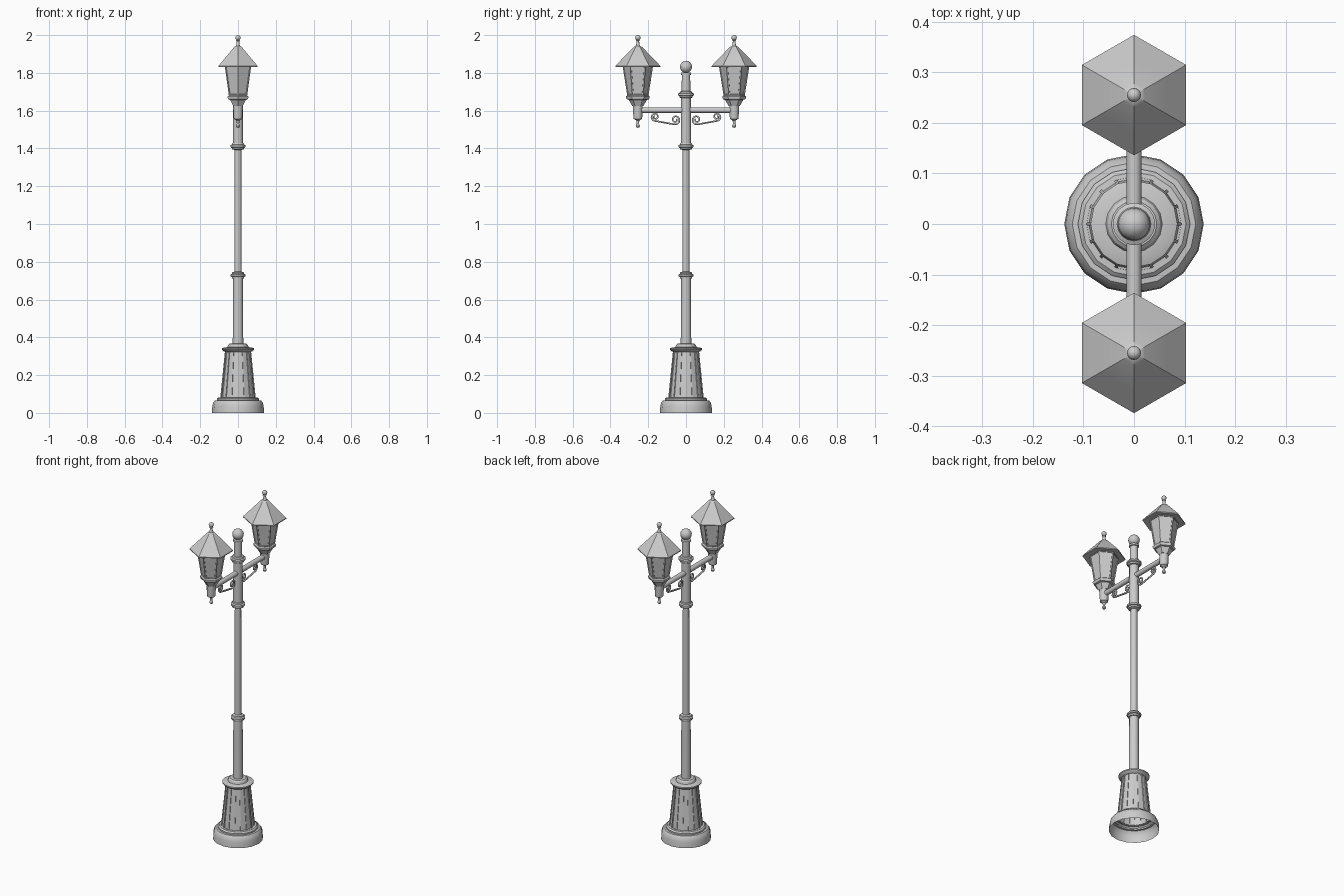
import bpy, bmesh
from math import sin, cos, pi, radians

if "Cube" in bpy.data.objects:
    bpy.data.objects.remove(bpy.data.objects["Cube"])


def smooth(ob, angle=30):
    bpy.ops.object.select_all(action='DESELECT')
    ob.select_set(True)
    bpy.context.view_layer.objects.active = ob
    bpy.ops.object.shade_smooth_by_angle(angle=radians(angle))


def lathe(name, profile, sides, y=0, panel_row=None, inset=0.006, depth=-0.004):
    """Revolve (radius, z) points about a vertical axis; optionally recess a row of panels."""
    bm = bmesh.new()
    rings = []
    for r, z in profile:
        if r == 0:
            rings.append([bm.verts.new((0, y, z))] * sides)
        else:
            angles = [pi / 2 + 2 * pi * i / sides for i in range(sides)]
            rings.append([bm.verts.new((r * cos(a), y + r * sin(a), z)) for a in angles])
    panels = []
    for row, (lo, hi) in enumerate(zip(rings, rings[1:])):
        for i in range(sides):
            j = (i + 1) % sides
            corners = list(dict.fromkeys([lo[i], lo[j], hi[j], hi[i]]))
            face = bm.faces.new(corners)
            if row == panel_row:
                panels.append(face)
    bm.normal_update()
    if panels:
        bmesh.ops.inset_individual(bm, faces=panels, thickness=inset, depth=0)
        bmesh.ops.inset_individual(bm, faces=panels, thickness=0.001, depth=depth)
    mesh = bpy.data.meshes.new(name)
    bm.to_mesh(mesh)
    bm.free()
    ob = bpy.data.objects.new(name, mesh)
    bpy.context.collection.objects.link(ob)
    smooth(ob)
    return ob


def spiral(cy, cz, radius, end, turns=1.4, n=28):
    """Clockwise spiral in the YZ plane, opening outwards to the given end angle."""
    pts = []
    for i in range(n + 1):
        t = i / n
        a = end + (1 - t) * turns * 2 * pi
        r = radius * (0.25 + 0.75 * t)
        pts.append((cy + r * cos(a), cz + r * sin(a)))
    return pts


def scroll(name, side):
    """C-shaped scroll bracket under one arm."""
    a = radians(-78)
    outer = spiral(0.163, 1.568, 0.022, a)
    # the inner curl is an outward spiral, flipped in y and walked backwards
    inner = [(-y, z) for y, z in spiral(-0.056, 1.552, 0.025, radians(-102))][::-1]
    pts = outer + inner
    cu = bpy.data.curves.new(name, 'CURVE')
    cu.dimensions = '3D'
    cu.bevel_depth = 0.005
    cu.bevel_resolution = 1
    cu.use_fill_caps = True
    sp = cu.splines.new('POLY')
    sp.points.add(len(pts) - 1)
    for p, (y, z) in zip(sp.points, pts):
        p.co = (0, side * y, z, 1)
    bpy.context.collection.objects.link(bpy.data.objects.new(name, cu))


def collar(z, r, inner):
    """Moulded ring around the post."""
    return [(inner, z - 0.02), (r * 0.8, z - 0.016), (r * 0.84, z - 0.007), (r, z - 0.004),
            (r, z + 0.005), (r * 0.8, z + 0.009), (r * 0.75, z + 0.016), (inner, z + 0.02)]


def ball(r, z, neck, n=8):
    """Ball profile that starts at a neck of the given radius."""
    pts = [(r * sin(pi * i / n), z - r * cos(pi * i / n)) for i in range(1, n)]
    return [(neck, z - r * 0.95)] + pts + [(0, z + r)]


# Foot, open underneath
lathe("foot", [(0.138, 0), (0.136, 0.035), (0.131, 0.055), (0.122, 0.066), (0.111, 0.067),
               (0.111, 0.075), (0.103, 0.082), (0.09, 0.083)], 16)

# Panelled tapered pedestal
lathe("pedestal", [(0.094, 0.08), (0.069, 0.328)], 16, panel_row=0, inset=0.005)

# Pedestal cap
lathe("pedestal_cap", [(0.066, 0.322), (0.078, 0.327), (0.086, 0.335), (0.086, 0.342),
                       (0.074, 0.346), (0.056, 0.348), (0.052, 0.36), (0.045, 0.366),
                       (0.026, 0.367)], 16)

# Post and its collars
lathe("lower_post", [(0.028, 0.36), (0.026, 0.72)], 16)
lathe("middle_post", [(0.019, 0.72), (0.018, 1.41)], 16)
lathe("upper_post", [(0.027, 1.41), (0.026, 1.68)], 16)
lathe("lower_collar", collar(0.728, 0.04, 0.018), 16)
lathe("middle_collar", collar(1.412, 0.04, 0.018), 16)
lathe("upper_collar", collar(1.685, 0.042, 0.02), 16)
lathe("top_post", [(0.024, 1.68), (0.022, 1.788), (0.027, 1.79), (0.027, 1.801), (0.015, 1.803)], 16)
lathe("top_ball", ball(0.032, 1.832, 0.015), 16)

# Cross arm through the post
bpy.ops.mesh.primitive_cylinder_add(vertices=12, radius=0.015, depth=0.51,
                                    location=(0, 0, 1.603), rotation=(pi / 2, 0, 0))
bpy.context.object.name = "cross_arm"
smooth(bpy.context.object)

# A lantern and a scroll on each side
for label, side in (("left", -1), ("right", 1)):
    y = side * 0.255
    scroll(label + "_scroll", side)

    # Cup and drop finial below the arm
    lathe(label + "_lantern_cup", [(0, 1.509), (0.008, 1.512), (0.011, 1.519), (0.008, 1.527),
                                   (0.006, 1.531), (0.008, 1.547), (0.015, 1.553), (0.022, 1.556),
                                   (0.024, 1.572), (0.026, 1.628), (0.02, 1.632)], 12, y)

    # Six-sided lantern bottom and rim
    lathe(label + "_lantern_base", [(0, 1.625), (0.03, 1.625), (0.048, 1.657), (0.058, 1.66),
                                    (0.063, 1.668), (0.063, 1.675), (0.055, 1.682),
                                    (0, 1.682)], 6, y)

    # Six-sided body with recessed panes
    lathe(label + "_lantern_body", [(0.056, 1.68), (0.081, 1.838)], 6, y, panel_row=0,
          inset=0.008)

    # Flared hexagonal roof with a closed underside
    lathe(label + "_lantern_roof", [(0, 1.836), (0.08, 1.836), (0.119, 1.832), (0.119, 1.837),
                                    (0.076, 1.882), (0.024, 1.936), (0.012, 1.943),
                                    (0, 1.944)], 6, y)

    # Roof finial
    lathe(label + "_lantern_finial", [(0.014, 1.938), (0.009, 1.948), (0.007, 1.968),
                                      (0.012, 1.971)] + ball(0.014, 1.986, 0.008), 12, y)
